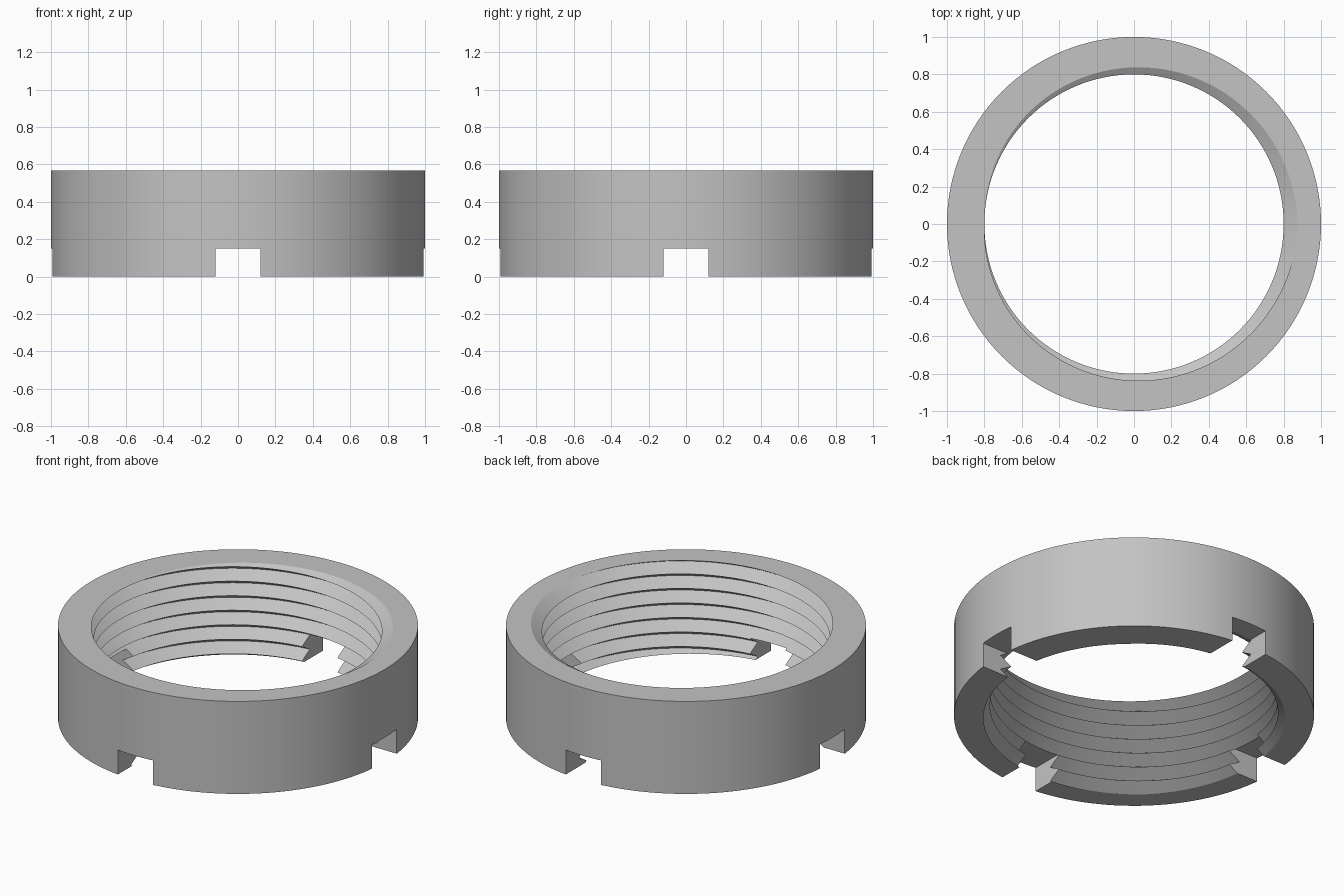
import bpy, bmesh, math
from mathutils import Matrix, Vector

cube = bpy.data.objects.get("Cube")
if cube:
    bpy.data.objects.remove(cube, do_unlink=True)

HEIGHT, BORE, ROOT, PITCH = 0.567, 0.80, 0.875, 0.089
SLOT_WIDTH, SLOT_DEPTH = 0.24, 0.15
SEGMENTS = 128

grey = bpy.data.materials.new("plain grey")
grey.use_nodes = True
colour = (0.55, 0.55, 0.55, 1)
grey.diffuse_color = colour
grey.node_tree.nodes["Principled BSDF"].inputs["Base Color"].default_value = colour


def finish(bm, name):
    bmesh.ops.recalc_face_normals(bm, faces=bm.faces)
    mesh = bpy.data.meshes.new(name)
    bm.to_mesh(mesh)
    bm.free()
    mesh.materials.append(grey)
    ob = bpy.data.objects.new(name, mesh)
    bpy.context.collection.objects.link(ob)
    return ob


def threaded_rod():
    """Zigzag profile screwed one turn, so each pitch joins the next."""
    bm = bmesh.new()
    verts = []
    for i in range(-20, 7):
        radius = BORE if i % 2 else ROOT
        verts.append(bm.verts.new((radius, 0, HEIGHT + i * PITCH / 2)))
    edges = [bm.edges.new(pair) for pair in zip(verts, verts[1:])]
    bmesh.ops.spin(bm, geom=verts + edges, cent=(0, 0, 0), axis=(0, 0, 1),
                   dvec=(0, 0, PITCH / SEGMENTS), angle=math.tau,
                   steps=SEGMENTS, use_merge=False)
    bmesh.ops.remove_doubles(bm, verts=bm.verts, dist=0.0005)
    # Trim both ends flat and cap them
    for z, up in ((-0.07, -1), (HEIGHT + 0.07, 1)):
        bmesh.ops.bisect_plane(bm, geom=bm.verts[:] + bm.edges[:] + bm.faces[:],
                               plane_co=(0, 0, z), plane_no=(0, 0, up),
                               clear_outer=True)
    rim = [e for e in bm.edges if e.is_boundary]
    bmesh.ops.holes_fill(bm, edges=rim, sides=0)
    return finish(bm, "thread_cutter")


def slot_box(name, size):
    bm = bmesh.new()
    bmesh.ops.create_cube(bm, size=1, matrix=Matrix.Diagonal((*size, 1)))
    return finish(bm, name)


# Ring body
bm = bmesh.new()
bmesh.ops.create_cone(bm, cap_ends=True, segments=SEGMENTS, radius1=1, radius2=1,
                      depth=HEIGHT, matrix=Matrix.Translation(Vector((0, 0, HEIGHT / 2))))
ring = finish(bm, "threaded_ring_nut")

# Internal thread and four spanner slots in the lower rim
cutters = [threaded_rod(),
           slot_box("slot_cutter_x", (3, SLOT_WIDTH, SLOT_DEPTH * 2)),
           slot_box("slot_cutter_y", (SLOT_WIDTH, 3, SLOT_DEPTH * 2))]
bpy.context.view_layer.objects.active = ring
for cutter in cutters:
    mod = ring.modifiers.new(cutter.name, "BOOLEAN")
    mod.operation = "DIFFERENCE"
    mod.solver = "EXACT"
    mod.object = cutter
    bpy.ops.object.modifier_apply(modifier=mod.name)
for cutter in cutters:
    bpy.data.objects.remove(cutter, do_unlink=True)

# Smooth walls, sharp rims and thread edges
bpy.ops.object.select_all(action="DESELECT")
ring.select_set(True)
bpy.ops.object.shade_smooth_by_angle(angle=math.radians(30))
